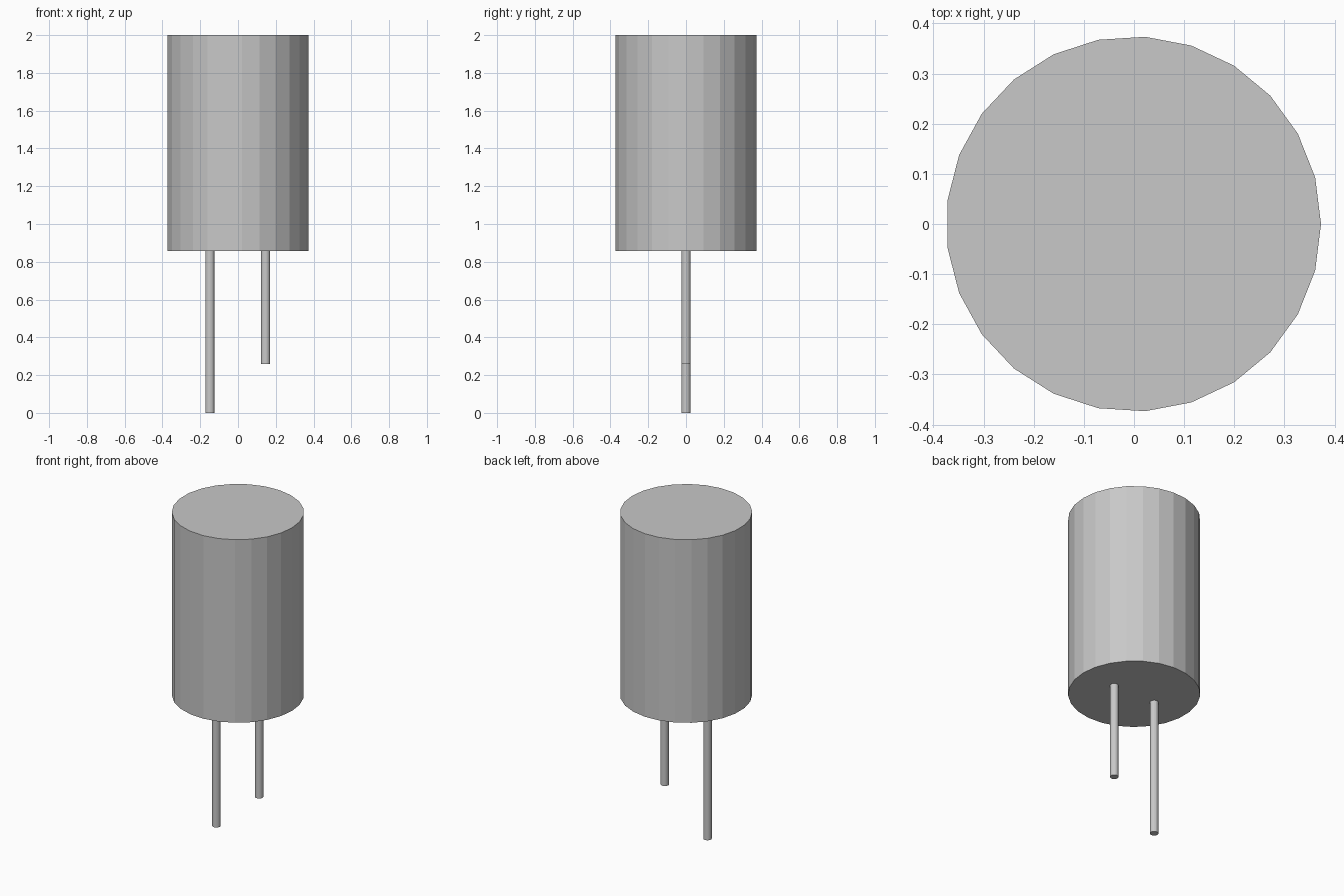
import bpy

cube = bpy.data.objects.get("Cube")
if cube:
    bpy.data.objects.remove(cube, do_unlink=True)

SIDES = 25
TOP, BODY_BASE = 2.0, 0.857

# Single plain grey for every part
grey = bpy.data.materials.new("light_grey")
grey.use_nodes = True
colour = (0.58, 0.58, 0.58, 1)
grey.diffuse_color = colour
grey.node_tree.nodes["Principled BSDF"].inputs["Base Color"].default_value = colour


def cylinder(name, radius, x, bottom, top):
    """Upright faceted cylinder with one corner pointing to +x."""
    bpy.ops.mesh.primitive_cylinder_add(
        vertices=SIDES, radius=radius, depth=top - bottom,
        location=(x, 0, (bottom + top) / 2), rotation=(0, 0, -1.5707963))
    part = bpy.context.object
    part.name = name
    part.data.materials.append(grey)
    return part


# Can-shaped body
cylinder("body", 0.374, -0.001, BODY_BASE, TOP)

# Two wire leads, the right one longer
cylinder("long_lead", 0.024, -0.149, 0, BODY_BASE)
cylinder("short_lead", 0.024, 0.146, 0.26, BODY_BASE)
